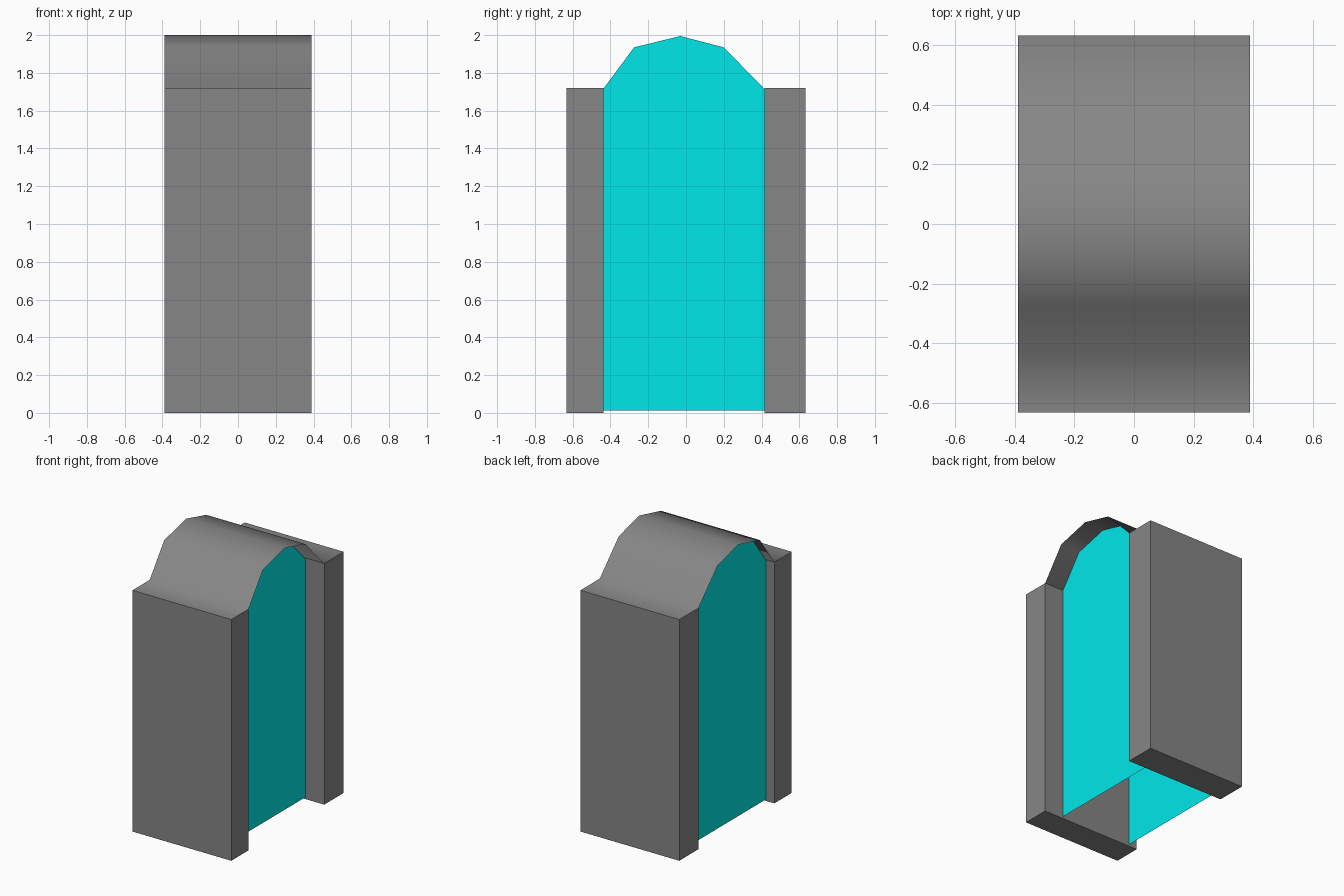
import bpy, bmesh

if "Cube" in bpy.data.objects:
    bpy.data.objects.remove(bpy.data.objects["Cube"])

HALF_X = 0.39
TOP_Z = 1.72
ARCH = [(-0.438, TOP_Z), (-0.275, 1.94), (-0.03, 2.0), (0.2, 1.94), (0.415, TOP_Z)]


def paint(name, color):
    material = bpy.data.materials.new(name)
    material.diffuse_color = color
    material.use_nodes = True
    material.node_tree.nodes["Principled BSDF"].inputs["Base Color"].default_value = material.diffuse_color
    return material


def finish(name, bm, material):
    mesh = bpy.data.meshes.new(name)
    bm.to_mesh(mesh)
    bm.free()
    obj = bpy.data.objects.new(name, mesh)
    bpy.context.collection.objects.link(obj)
    mesh.materials.append(material)
    return obj


def pillar(name, y0, y1, material):
    # Box whose top is left open; the roof sheet covers it
    bm = bmesh.new()
    bmesh.ops.create_cube(bm, size=1)
    bm.normal_update()
    top = [f for f in bm.faces if f.normal.z > 0.9]
    bmesh.ops.delete(bm, geom=top, context='FACES_ONLY')
    for v in bm.verts:
        v.co.x *= 2 * HALF_X
        v.co.y = (y0 + y1) / 2 + v.co.y * (y1 - y0)
        v.co.z = (v.co.z + 0.5) * TOP_Z
    return finish(name, bm, material)


def roof_sheet(name, profile, material):
    # Smooth sheet: pillar tops and arch in one strip
    bm = bmesh.new()
    left = [bm.verts.new((-HALF_X, y, z)) for y, z in profile]
    right = [bm.verts.new((HALF_X, y, z)) for y, z in profile]
    for i in range(len(profile) - 1):
        f = bm.faces.new((left[i], right[i], right[i + 1], left[i + 1]))
        f.smooth = True
    return finish(name, bm, material)


def panel(name, x, outward, material):
    # Flat coloured sheet filling the doorway under the arch
    bm = bmesh.new()
    outline = [(ARCH[0][0], 0.012), (ARCH[-1][0], 0.012)]
    outline += [(y, z - 0.005) for y, z in reversed(ARCH)]
    verts = [bm.verts.new((x, y, z)) for y, z in outline]
    bm.faces.new(verts if outward > 0 else verts[::-1])
    return finish(name, bm, material)


grey = paint("dark_grey", (0.24, 0.24, 0.24, 1))
cyan = paint("cyan_panel", (0.0, 0.8, 0.81, 1))

pillar("front_pillar", -0.633, ARCH[0][0], grey)
pillar("back_pillar", ARCH[-1][0], 0.633, grey)
roof_sheet("arched_roof", [(-0.633, TOP_Z)] + ARCH + [(0.633, TOP_Z)], grey)
panel("right_panel", 0.24, 1, cyan)
panel("left_panel", -0.325, -1, cyan)
